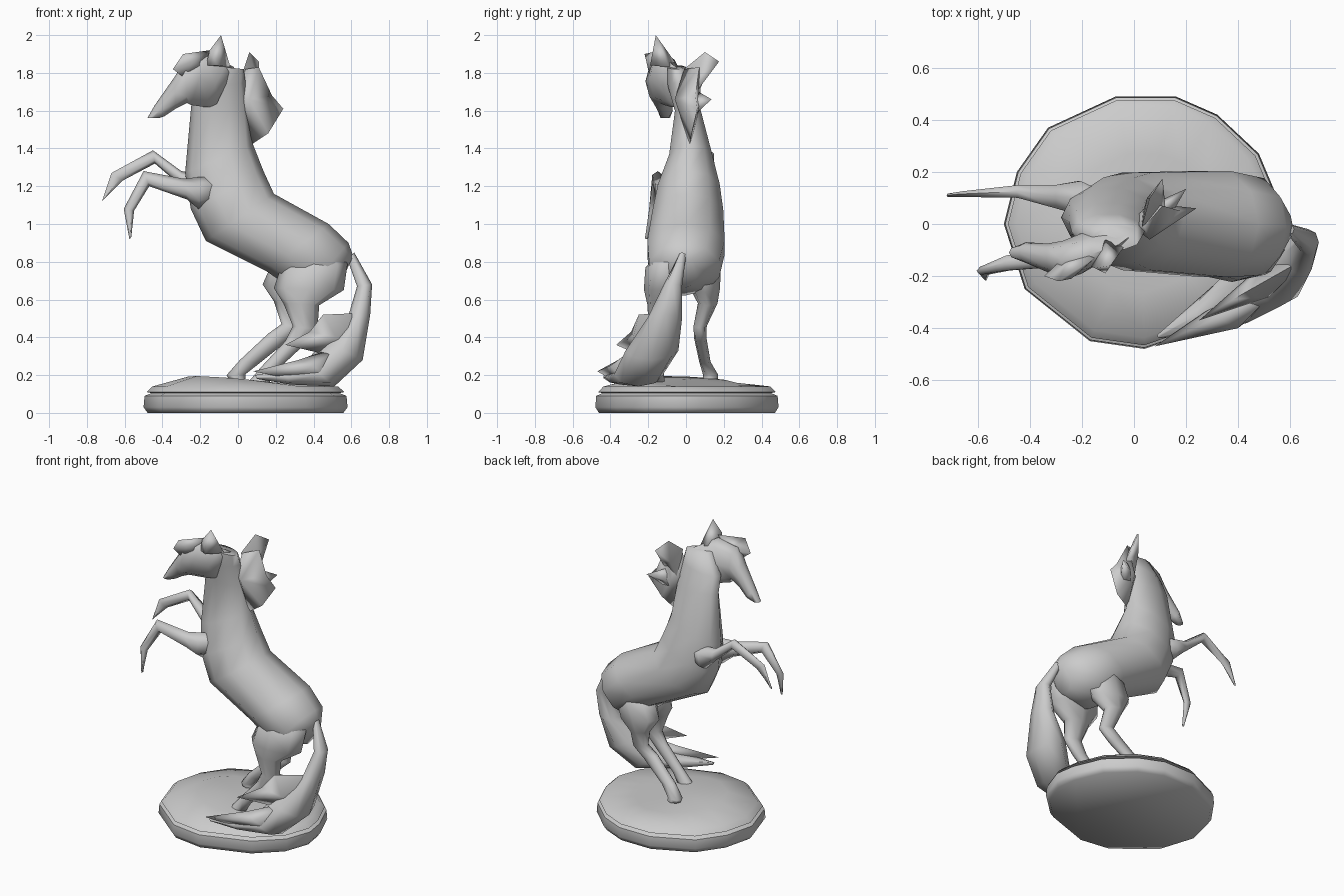
import bpy, bmesh, math

stone = bpy.data.materials.new("stone_grey")
stone.diffuse_color = (0.6, 0.6, 0.6, 1)


def finish(name, bm, angle=75):
    bmesh.ops.remove_doubles(bm, verts=bm.verts, dist=0.0005)
    bmesh.ops.recalc_face_normals(bm, faces=bm.faces)
    me = bpy.data.meshes.new(name)
    bm.to_mesh(me)
    bm.free()
    me.materials.append(stone)
    ob = bpy.data.objects.new(name, me)
    bpy.context.collection.objects.link(ob)
    bpy.ops.object.select_all(action='DESELECT')
    ob.select_set(True)
    bpy.context.view_layer.objects.active = ob
    bpy.ops.object.shade_smooth_by_angle(angle=math.radians(angle))
    return ob


def skin(bm, rings):
    n = len(rings[0])
    for a, b in zip(rings, rings[1:]):
        for i in range(n):
            j = (i + 1) % n
            bm.faces.new((a[i], a[j], b[j], b[i]))


def loft(name, stations, n):
    """Stations: upper edge x, z, lower edge x, z, centre y, half width."""
    bm = bmesh.new()
    rings = []
    for ax, az, bx, bz, y, w in stations:
        ring = []
        for i in range(n):
            t = 2 * math.pi * i / n
            c, s = math.cos(t) / 2, math.sin(t)
            ring.append(bm.verts.new(((ax + bx) / 2 + c * (ax - bx), y + s * w,
                                      (az + bz) / 2 + c * (az - bz))))
        rings.append(ring)
    skin(bm, rings)
    bm.faces.new(rings[0])
    bm.faces.new(rings[-1])
    return finish(name, bm)


def tuft(name, outline, side_a, side_b):
    """Sharp-edged lock: an outline closed by a raised point on each side.
    Points are given as x, z, y."""
    bm = bmesh.new()
    rim = [bm.verts.new((x, y, z)) for x, z, y in outline]
    for x, z, y in (side_a, side_b):
        top = bm.verts.new((x, y, z))
        for i in range(len(rim)):
            bm.faces.new((rim[i], rim[(i + 1) % len(rim)], top))
    return finish(name, bm, 120)


# Plinth: slab, groove and gently sloping mound
edge = [(-.50, 0), (-.45, .2), (-.33, .37), (-.07, .49), (.16, .49), (.32, .42),
        (.48, .27), (.56, .08), (.58, -.05), (.52, -.22), (.36, -.37), (.04, -.48),
        (-.17, -.45), (-.42, -.25)]
bm = bmesh.new()
rings = []
for z, s, slope in ((0, .96, 0), (.03, 1, 0), (.09, .99, 0), (.105, .92, 0),
                    (.11, .97, 0), (.14, .91, 0), (.168, .55, .09)):
    rings.append([bm.verts.new((.03 + (x - .03) * s, y * s,
                                z - slope * (x + .5 * y) * s)) for x, y in edge])
skin(bm, rings)
bm.faces.new(rings[0])
peak = bm.verts.new((0, 0, .178))
for i in range(len(edge)):
    bm.faces.new((rings[-1][i], rings[-1][(i + 1) % len(edge)], peak))
finish("plinth", bm, 60)

# Torso and neck
loft("body", [
    (.61, .83, .53, .66, -.01, .07),
    (.585, .90, .34, .62, -.01, .195),
    (.48, 1.0, .15, .75, 0, .215),
    (.19, 1.16, -.17, .91, .01, .197),
    (.135, 1.28, -.25, 1.08, .015, .172),
    (.08, 1.42, -.28, 1.27, .025, .12),
    (.06, 1.60, -.25, 1.60, .01, .072),
    (.04, 1.75, -.24, 1.70, -.03, .07),
    (.03, 1.82, -.16, 1.84, -.05, .05)], 10)

# Head, turned a little to one side
loft("head", [
    (-.02, 1.83, -.12, 1.62, -.05, .05),
    (-.06, 1.85, -.18, 1.62, -.08, .065),
    (-.16, 1.91, -.25, 1.63, -.115, .078),
    (-.28, 1.87, -.27, 1.64, -.14, .075),
    (-.335, 1.78, -.33, 1.61, -.13, .055),
    (-.44, 1.63, -.39, 1.57, -.11, .04),
    (-.48, 1.56, -.42, 1.56, -.11, .025)], 8)
tuft("ear", [(-.17, 1.84, -.16), (-.15, 1.92, -.17), (-.09, 2.0, -.16),
             (-.04, 1.83, -.09)],
     (-.11, 1.84, -.19), (-.11, 1.86, -.06))
tuft("forelock", [(-.15, 1.92, -.13), (-.29, 1.90, -.22), (-.345, 1.82, -.20),
                  (-.28, 1.77, -.19), (-.18, 1.82, -.16)],
     (-.24, 1.86, -.21), (-.24, 1.85, -.10))

# Wind-blown mane
tuft("mane", [(.07, 1.42, .02), (.16, 1.48, .03), (.24, 1.61, .06),
              (.18, 1.68, .05), (.11, 1.83, .07), (.04, 1.82, -.01), (-.02, 1.66, 0)],
     (.06, 1.66, -.06), (.06, 1.64, .08))
tuft("mane_upper_lock", [(.03, 1.62, .03), (.12, 1.72, .07), (.11, 1.86, .175),
                         (.06, 1.91, .10), (.03, 1.82, -.01)],
     (.05, 1.77, .10), (.10, 1.76, .04))
tuft("mane_lower_lock", [(.06, 1.53, .03), (.16, 1.60, .07), (.20, 1.66, .135),
                         (.08, 1.71, .05)],
     (.10, 1.63, .09), (.14, 1.64, .03))

# Raised forelegs, rooted inside the chest
loft("far_foreleg", [
    (-.08, 1.25, -.12, 1.14, .06, .06),
    (-.20, 1.27, -.22, 1.12, .10, .075),
    (-.30, 1.28, -.30, 1.20, .105, .052),
    (-.45, 1.39, -.44, 1.32, .125, .028),
    (-.67, 1.27, -.61, 1.23, .115, .013),
    (-.72, 1.12, -.705, 1.135, .11, .008)], 6)
loft("near_foreleg", [
    (-.06, 1.24, -.11, 1.11, -.04, .06),
    (-.19, 1.25, -.21, 1.08, -.09, .07),
    (-.29, 1.24, -.27, 1.13, -.12, .05),
    (-.50, 1.28, -.47, 1.20, -.15, .033),
    (-.605, 1.08, -.55, 1.07, -.18, .018),
    (-.575, .92, -.565, .93, -.21, .008)], 6)

# Hind legs, from thigh to hoof
loft("far_hind_leg", [
    (.40, .90, .28, .86, .05, .05),
    (.46, .80, .17, .77, .085, .10),
    (.42, .64, .13, .68, .10, .08),
    (.33, .57, .19, .59, .115, .052),
    (.34, .45, .23, .47, .075, .035),
    (.26, .38, .16, .42, .075, .033),
    (.11, .26, .01, .28, .10, .03),
    (.04, .205, -.06, .20, .13, .04),
    (.04, .18, -.05, .18, .13, .04)], 8)
loft("near_hind_leg", [
    (.48, .92, .30, .88, -.05, .05),
    (.58, .79, .22, .75, -.10, .115),
    (.56, .65, .19, .66, -.125, .098),
    (.43, .57, .24, .58, -.15, .055),
    (.42, .44, .29, .46, -.16, .037),
    (.35, .36, .25, .38, -.16, .033),
    (.20, .22, .12, .24, -.15, .03),
    (.16, .15, .06, .17, -.15, .038)], 8)

# Tail sweeping down to the plinth and forward along its rim
loft("tail", [
    (.615, .85, .58, .81, -.02, .02),
    (.71, .68, .63, .67, -.07, .05),
    (.70, .52, .58, .50, -.11, .09),
    (.66, .28, .45, .38, -.18, .14),
    (.51, .14, .36, .27, -.25, .13),
    (.28, .15, .24, .23, -.35, .075),
    (.10, .18, .09, .20, -.43, .008)], 8)
tuft("tail_upper_tuft", [(.68, .53, -.12), (.45, .52, -.25), (.38, .43, -.29),
                         (.25, .36, -.37), (.42, .32, -.28), (.62, .30, -.15)],
     (.52, .40, -.28), (.50, .40, -.15))
tuft("tail_lower_tuft", [(.55, .36, -.25), (.32, .28, -.36), (.08, .22, -.47),
                         (.28, .18, -.40), (.50, .16, -.32)],
     (.40, .25, -.40), (.40, .25, -.25))
